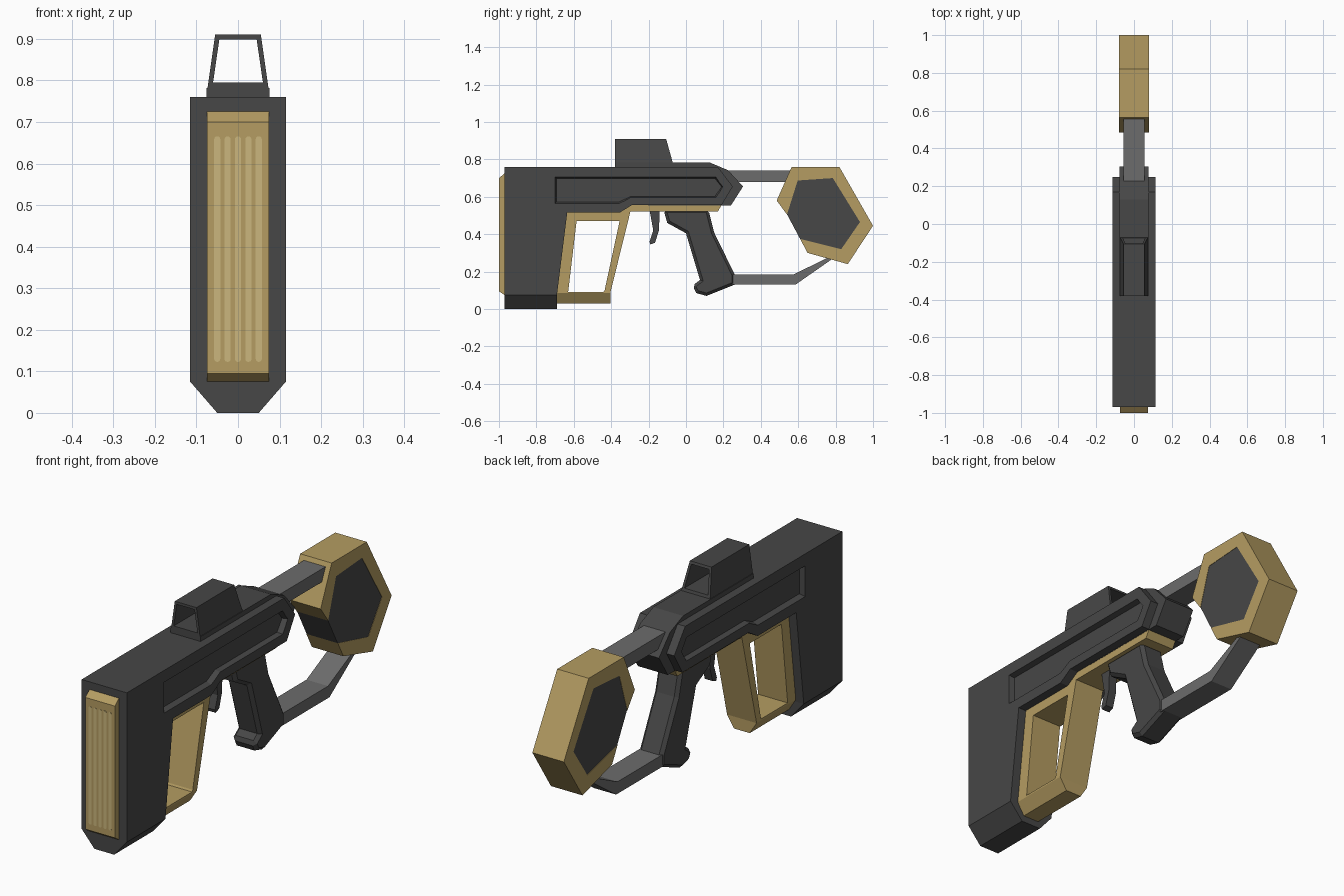
import bpy, bmesh, math
from mathutils import Vector

if "Cube" in bpy.data.objects:
    bpy.data.objects.remove(bpy.data.objects["Cube"])


def material(name, rgb):
    m = bpy.data.materials.new(name)
    m.use_nodes = True
    m.diffuse_color = (*rgb, 1)
    m.node_tree.nodes["Principled BSDF"].inputs["Base Color"].default_value = (*rgb, 1)
    return m


DARK = material("charcoal", (0.063, 0.063, 0.063))
GREY = material("mid grey", (0.15, 0.15, 0.15))
GOLD = material("dull gold", (0.46, 0.335, 0.122))
PALE = material("pale gold", (0.6, 0.47, 0.205))


def finish(name, bm, mat):
    bmesh.ops.recalc_face_normals(bm, faces=bm.faces)
    me = bpy.data.meshes.new(name)
    bm.to_mesh(me)
    bm.free()
    me.materials.append(mat)
    ob = bpy.data.objects.new(name, me)
    bpy.context.collection.objects.link(ob)
    return ob


def extrude(pts, lo, hi, place):
    """Solid from an outline, spanning lo to hi on the remaining axis."""
    bm = bmesh.new()
    a, b = ([bm.verts.new(place(p, d)) for p in pts] for d in (lo, hi))
    bm.faces.new(a)
    bm.faces.new(b)
    for i in range(len(pts)):
        j = (i + 1) % len(pts)
        bm.faces.new((a[i], a[j], b[j], b[i]))
    return bm


def side_place(p, d):
    return (d, p[0], p[1])


def front_place(p, d):
    return (p[0], d, p[1])


def prism(name, pts, half, mat, bevel=0):
    ob = finish(name, extrude(pts, -half, half, side_place), mat)
    if bevel:
        mod = ob.modifiers.new("chamfer", "BEVEL")
        mod.width = bevel
        mod.segments = 1
        mod.limit_method = "ANGLE"
        mod.angle_limit = math.radians(75)
    return ob


def ring(outer, inner, place, lo, hi):
    """Closed frame between two outlines with equal point counts."""
    bm = bmesh.new()
    n = len(outer)
    loops = [[bm.verts.new(place(p, d)) for p in pts]
             for pts, d in ((outer, lo), (outer, hi), (inner, hi), (inner, lo))]
    for k in range(4):
        a, b = loops[k], loops[(k + 1) % 4]
        for i in range(n):
            j = (i + 1) % n
            bm.faces.new((a[i], a[j], b[j], b[i]))
    return bm


def chamfer_bottom(bm, top, bottom):
    """Slice off both lower long edges through two (x, z) points."""
    for s in (1, -1):
        nor = Vector((s * (top[1] - bottom[1]), 0, bottom[0] - top[0]))
        cut = bmesh.ops.bisect_plane(
            bm, geom=bm.verts[:] + bm.edges[:] + bm.faces[:],
            plane_co=(s * top[0], 0, top[1]), plane_no=nor, clear_outer=True)
        edges = [e for e in cut["geom_cut"] if isinstance(e, bmesh.types.BMEdge)]
        bmesh.ops.holes_fill(bm, edges=edges)


# Main body with chamfered underside
body_bm = extrude([(-0.97, 0), (-0.69, 0), (-0.69, 0.075), (-0.635, 0.515),
                   (-0.355, 0.515), (-0.29, 0.555), (0.19, 0.555), (0.25, 0.655),
                   (0.17, 0.76), (-0.97, 0.76)], -0.115, 0.115, side_place)
chamfer_bottom(body_bm, (0.115, 0.075), (0.05, 0))
body = finish("body", body_bm, DARK)

# Recessed side panels
recess = [(-0.705, 0.712), (0.165, 0.712), (0.202, 0.655), (0.165, 0.592),
          (-0.295, 0.592), (-0.36, 0.555), (-0.705, 0.555)]
for s in (1, -1):
    bm = extrude(recess, s * 0.09, s * 0.14, side_place)
    for v in bm.verts:
        if abs(v.co.x) < 0.1:
            v.co.y = -0.25 + (v.co.y + 0.25) * 0.975
            v.co.z = 0.645 + (v.co.z - 0.645) * 0.8
    cutter = finish("recess_cutter", bm, DARK)
    cutter.hide_render = True
    mod = body.modifiers.new("recess", "BOOLEAN")
    mod.operation = "DIFFERENCE"
    mod.solver = "EXACT"
    mod.object = cutter
    bpy.context.view_layer.objects.active = body
    bpy.ops.object.modifier_apply(modifier=mod.name)
    bpy.data.objects.remove(cutter)

# Narrow core with top rail and rear collar
prism("rear_core", [(-0.38, 0.70), (-0.38, 0.782), (0.13, 0.782), (0.225, 0.742),
                    (0.305, 0.655), (0.24, 0.553), (-0.2, 0.553)], 0.076, DARK)

# Hollow sight with sloped rear
bm = ring([(-0.075, 0.77), (0.075, 0.77), (0.055, 0.91), (-0.055, 0.91)],
          [(-0.06, 0.795), (0.06, 0.795), (0.045, 0.898), (-0.045, 0.898)],
          front_place, -0.38, -0.07)
for v in bm.verts:
    if v.co.y > -0.1:
        v.co.y -= (v.co.z - 0.78) * 0.28
finish("sight", bm, DARK)

# Front plate with rounded slots
plate = [(-0.97, 0.075), (-1, 0.095), (-1, 0.70), (-0.97, 0.725)]
prism("front_plate", plate, 0.075, GOLD)
for i in range(5):
    x, r = (i - 2) * 0.025, 0.0075
    pts = []
    for k in range(14):
        t = math.pi * (k if k < 7 else k - 1) / 6
        pts.append((x + r * math.cos(t), (0.658 if k < 7 else 0.13) + r * math.sin(t)))
    finish(f"plate_slot_{i + 1}", extrude(pts, -1.001, -0.995, front_place), PALE)

# Gold hand frame and under strip
bm = ring([(-0.7, 0.03), (-0.405, 0.03), (-0.405, 0.085), (-0.295, 0.53), (-0.64, 0.53), (-0.7, 0.085)],
          [(-0.63, 0.092), (-0.44, 0.092), (-0.435, 0.1), (-0.355, 0.47), (-0.585, 0.47), (-0.629, 0.1)],
          side_place, -0.075, 0.075)
chamfer_bottom(bm, (0.075, 0.085), (0.04, 0.03))
finish("hand_frame", bm, GOLD)
prism("under_strip", [(-0.36, 0.5), (-0.3, 0.52), (0.17, 0.52), (0.195, 0.565), (-0.3, 0.565)],
      0.075, GOLD)

# Trigger and rear grip
prism("trigger", [(-0.195, 0.53), (-0.14, 0.53), (-0.145, 0.42), (-0.165, 0.355),
                  (-0.19, 0.345), (-0.195, 0.36), (-0.175, 0.42)], 0.02, DARK)
prism("rear_grip", [(-0.12, 0.53), (-0.10, 0.46), (0.0, 0.405), (0.075, 0.155),
                    (0.035, 0.125), (0.055, 0.085), (0.11, 0.07), (0.26, 0.13),
                    (0.26, 0.185), (0.15, 0.41), (0.12, 0.53)], 0.06, DARK, 0.015)

# Struts joining the body and grip to the stock
prism("upper_strut", [(0.2, 0.68), (0.62, 0.68), (0.62, 0.74), (0.2, 0.74)], 0.055, GREY)
prism("lower_strut", [(0.24, 0.13), (0.585, 0.13), (0.80, 0.28), (0.77, 0.28),
                      (0.575, 0.185), (0.24, 0.185)], 0.055, GREY)

# Stock: open gold shell around a dark core
prism("stock_shell", [(0.565, 0.76), (0.82, 0.76), (1.0, 0.445), (0.865, 0.24),
                      (0.65, 0.30), (0.61, 0.375), (0.83, 0.32), (0.93, 0.465),
                      (0.785, 0.70), (0.597, 0.687), (0.54, 0.505), (0.485, 0.58)],
      0.08, GOLD)
prism("stock_core", [(0.595, 0.688), (0.787, 0.702), (0.932, 0.465), (0.83, 0.318),
                     (0.61, 0.375), (0.538, 0.51)], 0.0785, DARK)
